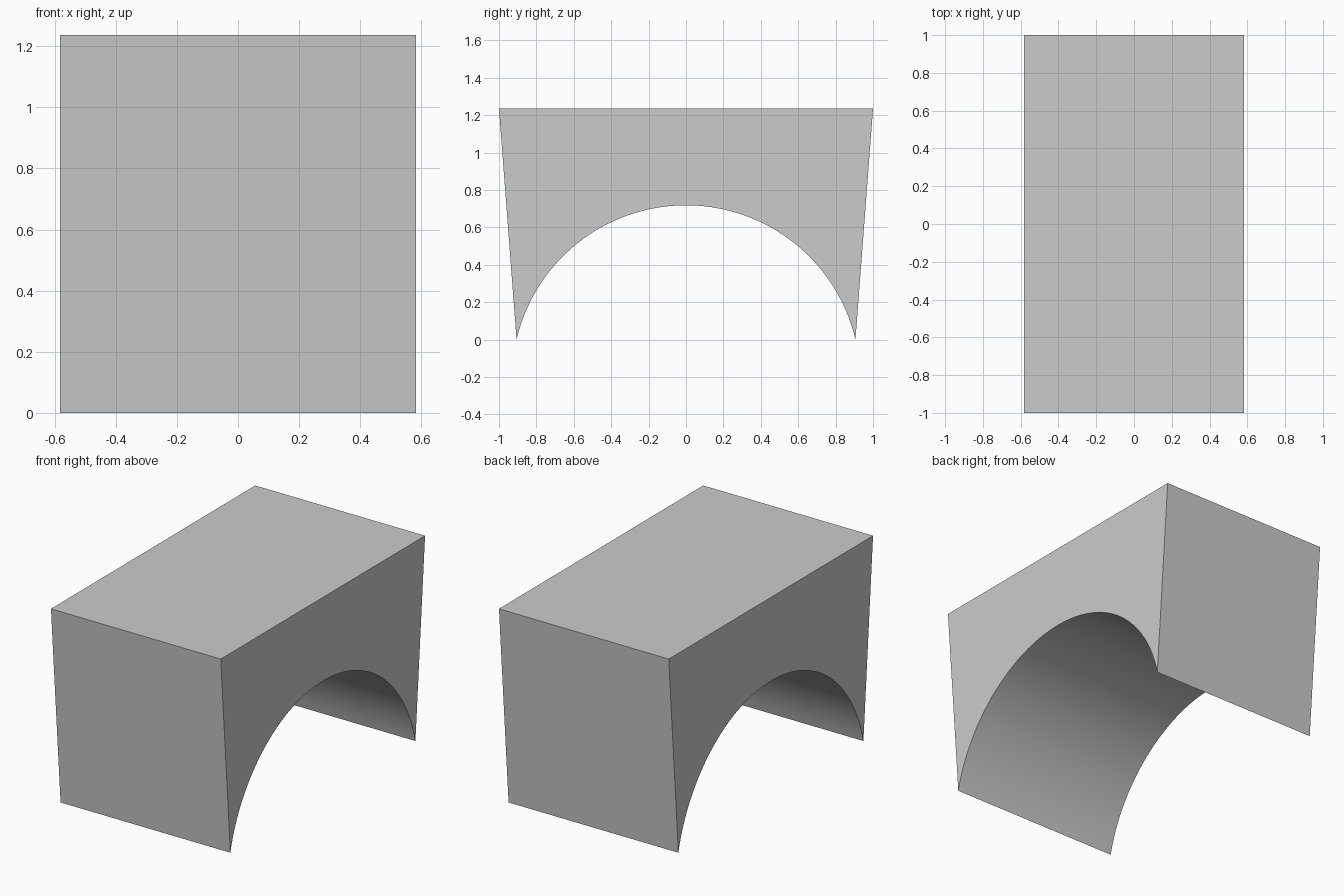
import bpy
import bmesh
from math import atan2, cos, sin

cube = bpy.data.objects.get("Cube")
if cube:
    bpy.data.objects.remove(cube, do_unlink=True)

HALF_WIDTH, HEIGHT = 0.582, 1.236
FOOT, RISE, SEGMENTS = 0.906, 0.718, 64

# Plain grey material
grey = bpy.data.materials.new("plain grey")
grey.use_nodes = True
color = (0.6, 0.6, 0.6, 1)
grey.diffuse_color = color
grey.node_tree.nodes["Principled BSDF"].inputs["Base Color"].default_value = color

# Side profile: tapered block with a circular arch cut from foot to foot
radius = (FOOT**2 + RISE**2) / (2 * RISE)
centre = RISE - radius
sweep = atan2(FOOT, -centre)
profile = [(-1, HEIGHT), (1, HEIGHT)]
for i in range(SEGMENTS + 1):
    a = sweep * (1 - 2 * i / SEGMENTS)
    profile.append((radius * sin(a), max(0, centre + radius * cos(a))))

# Extrude the profile across the width
bm = bmesh.new()
side = bm.faces.new([bm.verts.new((-HALF_WIDTH, y, z)) for y, z in profile])
extruded = bmesh.ops.extrude_face_region(bm, geom=[side], use_keep_orig=True)
moved = [v for v in extruded["geom"] if isinstance(v, bmesh.types.BMVert)]
bmesh.ops.translate(bm, verts=moved, vec=(2 * HALF_WIDTH, 0, 0))
bmesh.ops.recalc_face_normals(bm, faces=bm.faces)
mesh = bpy.data.meshes.new("arch_block")
bm.to_mesh(mesh)
bm.free()
mesh.materials.append(grey)

block = bpy.data.objects.new("arch_block", mesh)
bpy.context.collection.objects.link(block)

# Smooth the vault and keep the block edges crisp
bpy.context.view_layer.objects.active = block
block.select_set(True)
bpy.ops.object.shade_smooth_by_angle(angle=0.5)
